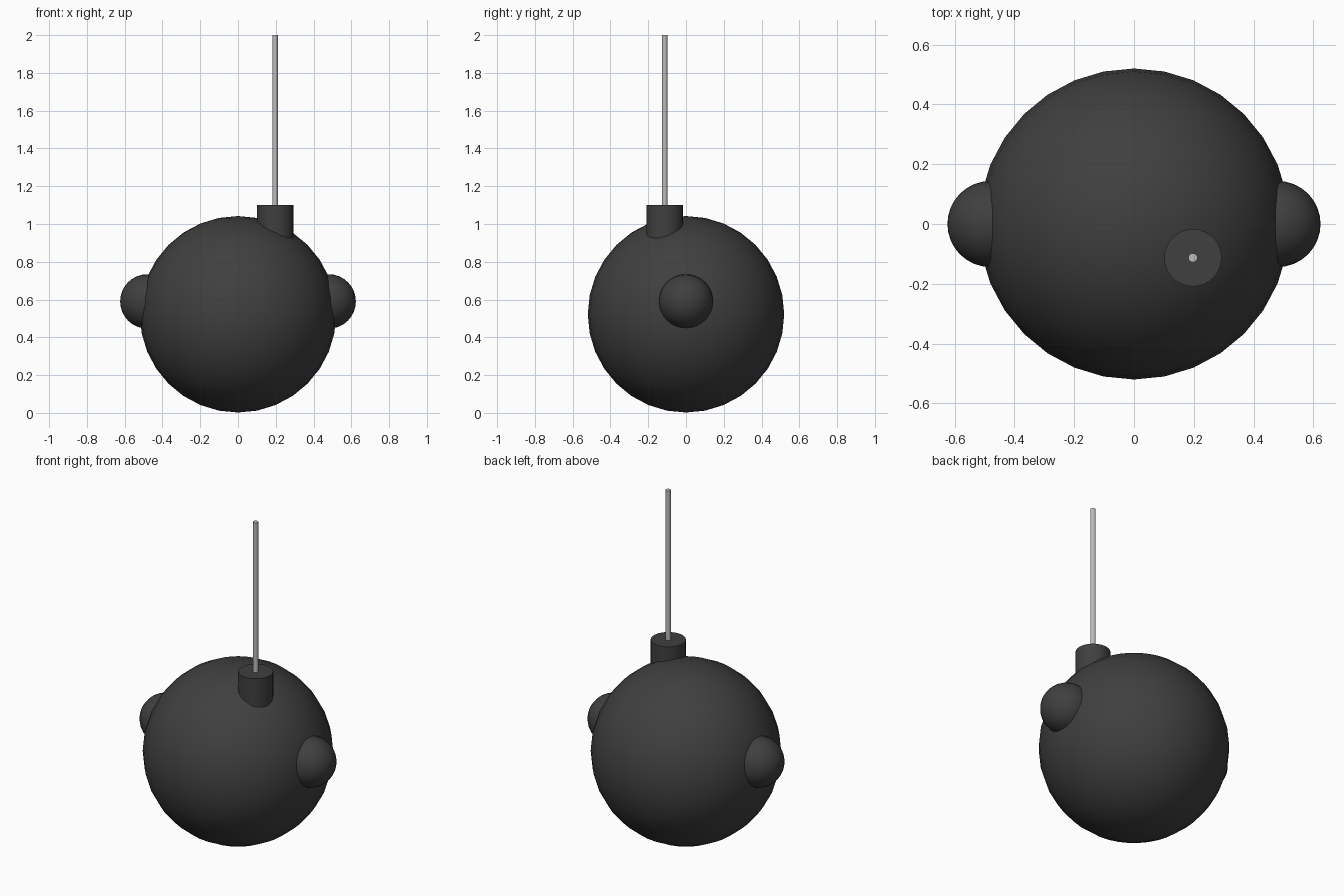
import bpy, math

if "Cube" in bpy.data.objects:
    bpy.data.objects.remove(bpy.data.objects["Cube"])

def mat(name, v):
    m = bpy.data.materials.new(name)
    m.diffuse_color = (v, v, v, 1)
    m.use_nodes = True
    m.node_tree.nodes["Principled BSDF"].inputs["Base Color"].default_value = m.diffuse_color
    return m

DARK = mat("dark_iron", 0.05)
LIGHT = mat("fuse_grey", 0.5)

def finish(name, material):
    o = bpy.context.object
    o.name = name
    o.data.materials.append(material)
    bpy.ops.object.shade_smooth_by_angle(angle=math.radians(30))
    return o

def ball(name, r, loc, segs, rings, rot=(0, 0, 0)):
    bpy.ops.mesh.primitive_uv_sphere_add(segments=segs, ring_count=rings, radius=r,
                                         location=loc, rotation=rot)
    return finish(name, DARK)

def rod(name, r, x, y, z0, z1, sides, material):
    bpy.ops.mesh.primitive_cylinder_add(vertices=sides, radius=r, depth=z1 - z0,
                                        location=(x, y, (z0 + z1) / 2))
    return finish(name, material)

# Round body resting on the floor
ball("body", 0.52, (0, 0, 0.522), 32, 16)

# Side knobs, half sunk into the body
for side, label in ((1, "right"), (-1, "left")):
    ball(label + "_knob", 0.144, (side * 0.48, 0, 0.59), 32, 16,
         (0, side * math.pi / 2, 0))

# Off-centre collar and the thin fuse rising from it
rod("collar", 0.096, 0.197, -0.113, 0.88, 1.10, 32, DARK)
rod("fuse", 0.015, 0.197, -0.113, 1.05, 2.0, 32, LIGHT)
